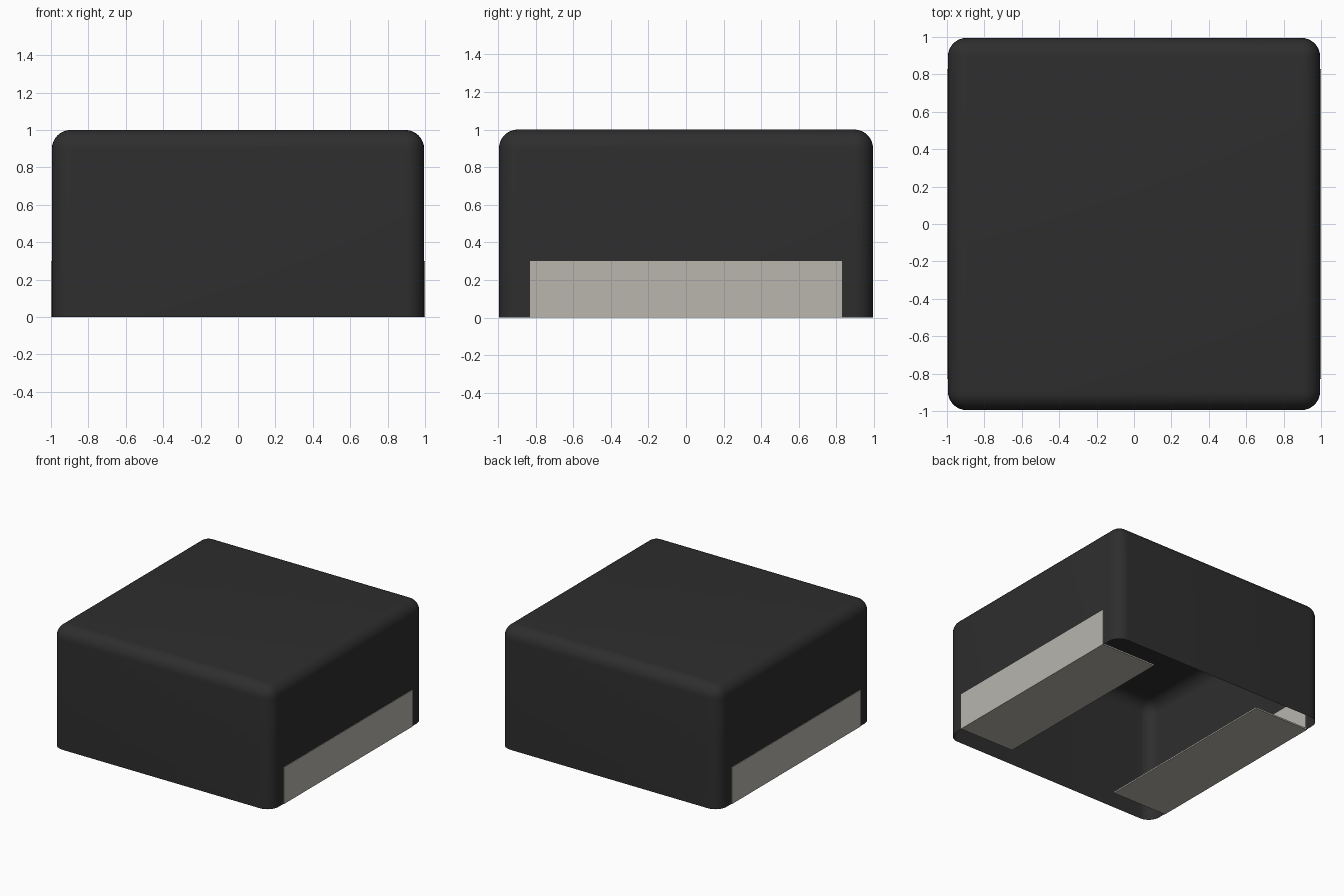
import bpy, bmesh, math

if "Cube" in bpy.data.objects:
    bpy.data.objects.remove(bpy.data.objects["Cube"], do_unlink=True)


def material(name, r, g, b):
    m = bpy.data.materials.new(name)
    m.use_nodes = True
    m.diffuse_color = (r, g, b, 1)
    m.node_tree.nodes["Principled BSDF"].inputs["Base Color"].default_value = (r, g, b, 1)
    return m


def finish(bm, name, mat):
    me = bpy.data.meshes.new(name)
    bm.to_mesh(me)
    bm.free()
    me.materials.append(mat)
    ob = bpy.data.objects.new(name, me)
    bpy.context.collection.objects.link(ob)
    bpy.ops.object.select_all(action="DESELECT")
    ob.select_set(True)
    bpy.context.view_layer.objects.active = ob
    return ob


charcoal = material("charcoal", 0.027, 0.027, 0.027)
metal = material("pale metal", 0.48, 0.465, 0.42)

# Rounded housing, open underneath
SIDE, RADIUS = 0.995, 0.1
bm = bmesh.new()
bmesh.ops.create_cube(bm, size=2)
for v in bm.verts:
    v.co = (v.co.x * SIDE, v.co.y * SIDE, (v.co.z + 1) / 2)
bottom = [f for f in bm.faces if f.normal.z < -0.5]
bmesh.ops.delete(bm, geom=bottom, context="FACES_ONLY")
rounded = [e for e in bm.edges if max(v.co.z for v in e.verts) > 0.5]
bmesh.ops.bevel(bm, geom=rounded, offset=RADIUS, segments=8, profile=0.5, affect="EDGES")
finish(bm, "housing", charcoal)
bpy.ops.object.shade_smooth_by_angle(angle=math.radians(40))

# L-shaped terminals: up the side wall and under the base
HALF, REACH, HEIGHT, THICK = 0.83, 0.5, 0.3, 0.012
section = [(REACH, 0), (1, 0), (1, HEIGHT), (1 - THICK, HEIGHT), (1 - THICK, THICK), (REACH, THICK)]
for name, sign in (("left_terminal", 1), ("right_terminal", -1)):
    bm = bmesh.new()
    face = bm.faces.new([bm.verts.new((sign * x, -HALF, z)) for x, z in section])
    out = bmesh.ops.extrude_face_region(bm, geom=[face])
    moved = [g for g in out["geom"] if isinstance(g, bmesh.types.BMVert)]
    bmesh.ops.translate(bm, verts=moved, vec=(0, 2 * HALF, 0))
    bmesh.ops.recalc_face_normals(bm, faces=bm.faces)
    finish(bm, name, metal)
